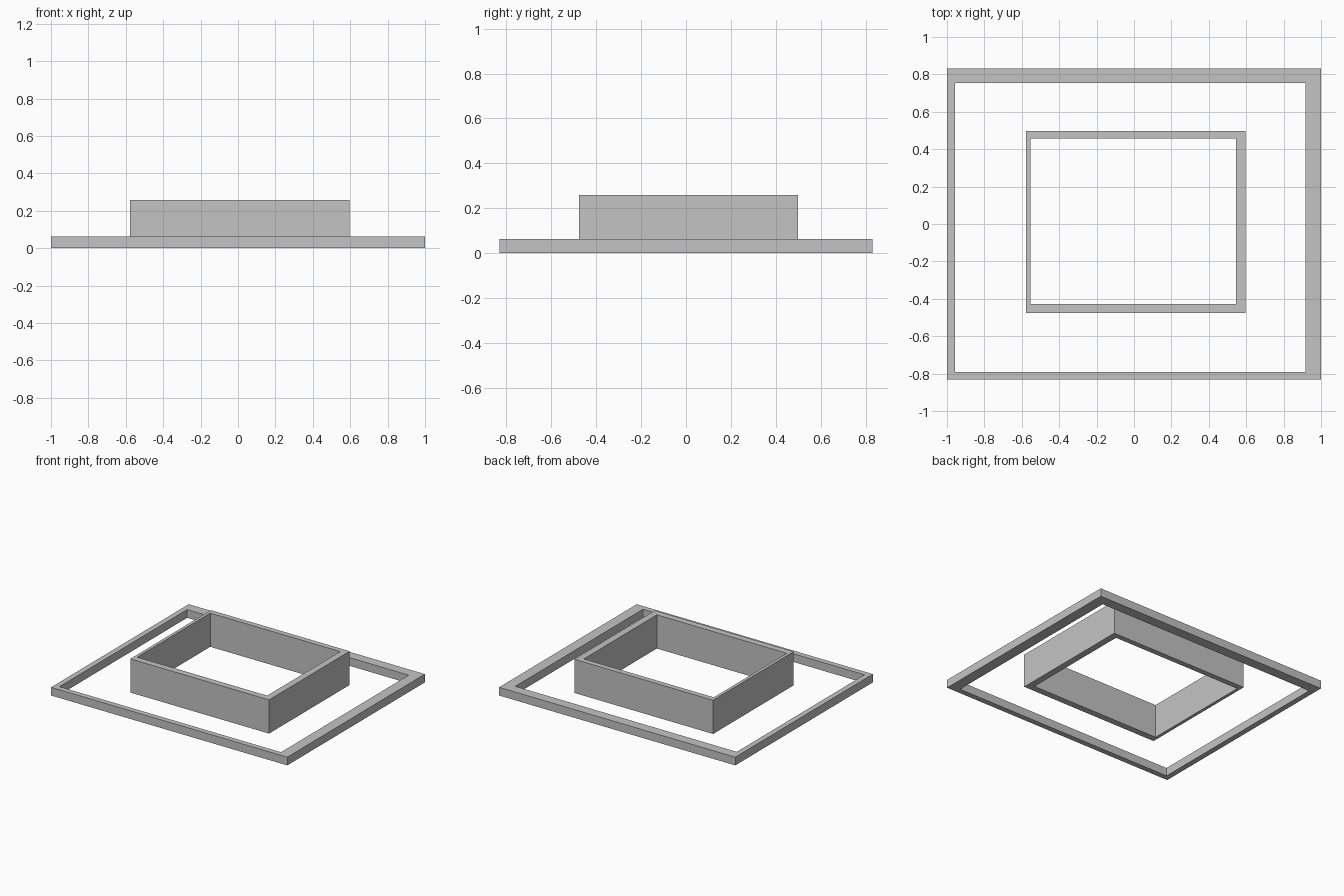
import bpy
import bmesh

cube = bpy.data.objects.get("Cube")
if cube:
    bpy.data.objects.remove(cube, do_unlink=True)

# Single plain grey
grey = bpy.data.materials.new("light_grey")
grey.use_nodes = True
colour = (0.55, 0.55, 0.55, 1)
grey.diffuse_color = colour
grey.node_tree.nodes["Principled BSDF"].inputs["Base Color"].default_value = colour


def rectangle(bm, x0, x1, y0, y1, z):
    return [bm.verts.new((x, y, z)) for x, y in ((x0, y0), (x1, y0), (x1, y1), (x0, y1))]


def frame(name, outer, hole, height):
    """Rectangular frame with an off-centre opening, extruded up from the ground."""
    bm = bmesh.new()
    a = rectangle(bm, *outer, 0)
    b = rectangle(bm, *hole, 0)
    for i in range(4):
        j = (i + 1) % 4
        bm.faces.new((a[i], a[j], b[j], b[i]))
    result = bmesh.ops.extrude_face_region(bm, geom=bm.faces[:], use_keep_orig=True)
    top = [v for v in result["geom"] if isinstance(v, bmesh.types.BMVert)]
    bmesh.ops.translate(bm, verts=top, vec=(0, 0, height))
    bmesh.ops.recalc_face_normals(bm, faces=bm.faces[:])
    mesh = bpy.data.meshes.new(name)
    bm.to_mesh(mesh)
    bm.free()
    mesh.materials.append(grey)
    obj = bpy.data.objects.new(name, mesh)
    bpy.context.collection.objects.link(obj)
    return obj


# Low wide border, then the taller wall ring inside it
frame("outer_border", (-1, 1, -0.832, 0.832), (-0.958, 0.917, -0.79, 0.754), 0.063)
frame("inner_wall", (-0.578, 0.597, -0.477, 0.498), (-0.554, 0.546, -0.427, 0.456), 0.258)
